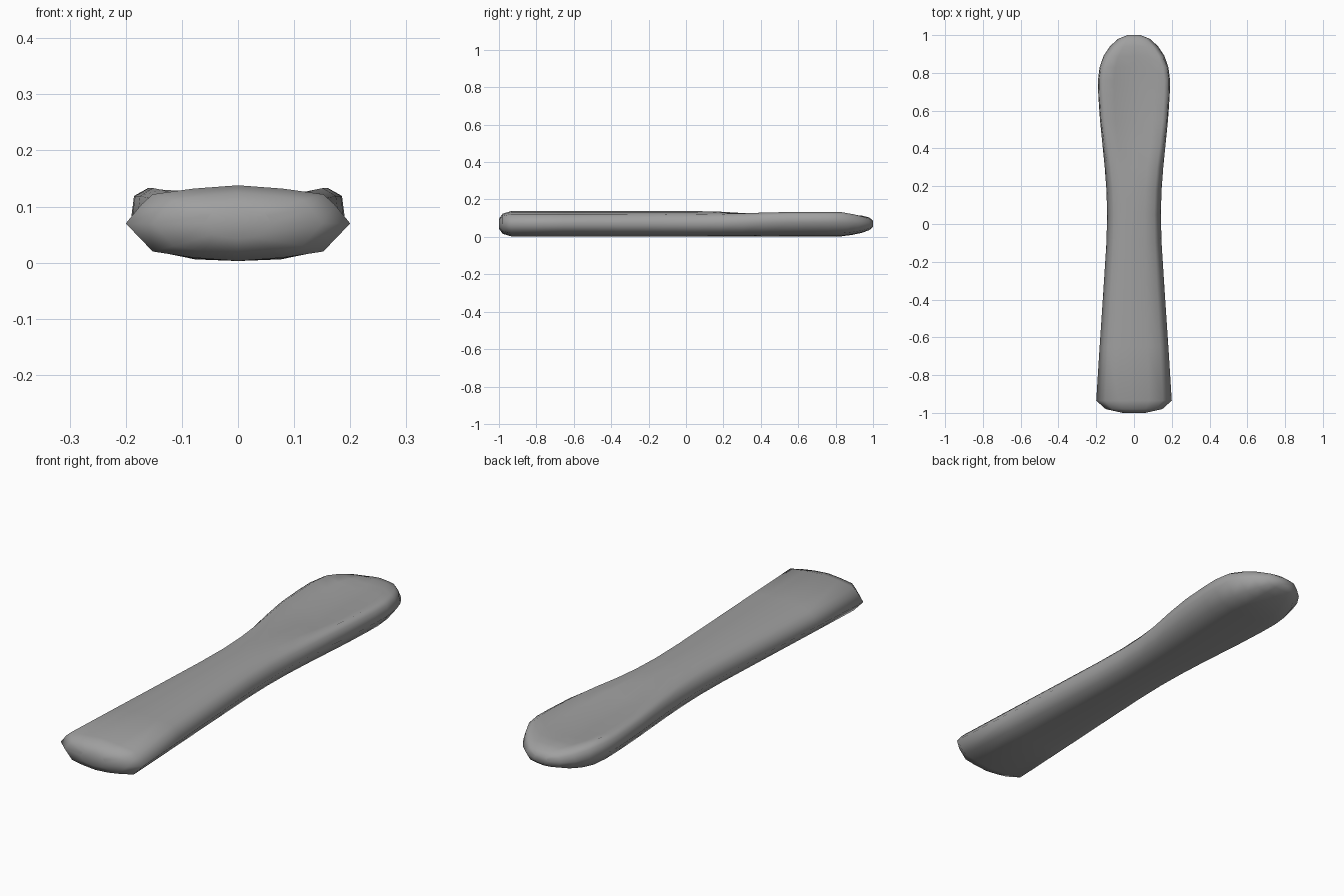
import bpy
import bmesh

cube = bpy.data.objects.get("Cube")
if cube:
    bpy.data.objects.remove(cube, do_unlink=True)

# Grey plastic
grey = bpy.data.materials.new("grey")
grey.use_nodes = True
colour = (0.35, 0.35, 0.35, 1.0)
grey.diffuse_color = colour
grey.node_tree.nodes["Principled BSDF"].inputs["Base Color"].default_value = colour

MID = 0.07
# Half cross-sections, bottom centre to top centre: (share of half width, z)
PLAIN = [(0, .003), (.4, .009), (.76, .02), (1, .07), (.86, .104), (.76, .122), (.4, .132), (0, .138)]
DISHED = [(0, .003), (.4, .006), (.76, .02), (1, .075), (.97, .119), (.84, .133), (.55, .115), (0, .109)]

# Stations along the body: y, half width, height scale, blend from plain to dished
STATIONS = [
    (-1.0, .06, .40, 0), (-.98, .15, .80, 0), (-.935, .20, 1, 0),
    (-.65, .182, 1, 0), (-.35, .162, 1, 0), (-.1, .146, 1, 0),
    (.05, .142, 1, 0), (.18, .146, 1, .1), (.3, .155, 1, .35),
    (.42, .167, 1, .75), (.55, .18, 1, 1), (.68, .189, 1, 1),
    (.76, .191, 1, 1), (.83, .182, 1, .95), (.89, .161, .88, .65),
    (.94, .128, .72, .25), (.98, .085, .5, 0), (1.0, .035, .25, 0),
]


def ring_points(y, width, height, blend):
    half = []
    for (ax, az), (bx, bz) in zip(PLAIN, DISHED):
        x = (ax + (bx - ax) * blend) * width
        z = az + (bz - az) * blend
        half.append((x, y, MID + (z - MID) * height))
    return half + [(-x, py, z) for x, py, z in half[-2:0:-1]]


# Lofted body, with closed ends
bm = bmesh.new()
rings = [[bm.verts.new(p) for p in ring_points(*s)] for s in STATIONS]
for a, b in zip(rings, rings[1:]):
    for i in range(len(a)):
        j = (i + 1) % len(a)
        bm.faces.new((a[i], a[j], b[j], b[i]))
bm.faces.new(rings[0])
bm.faces.new(rings[-1])
bmesh.ops.recalc_face_normals(bm, faces=bm.faces)
for face in bm.faces:
    face.smooth = True

mesh = bpy.data.meshes.new("flared_handle")
bm.to_mesh(mesh)
bm.free()
mesh.materials.append(grey)
handle = bpy.data.objects.new("flared_handle", mesh)
bpy.context.collection.objects.link(handle)
